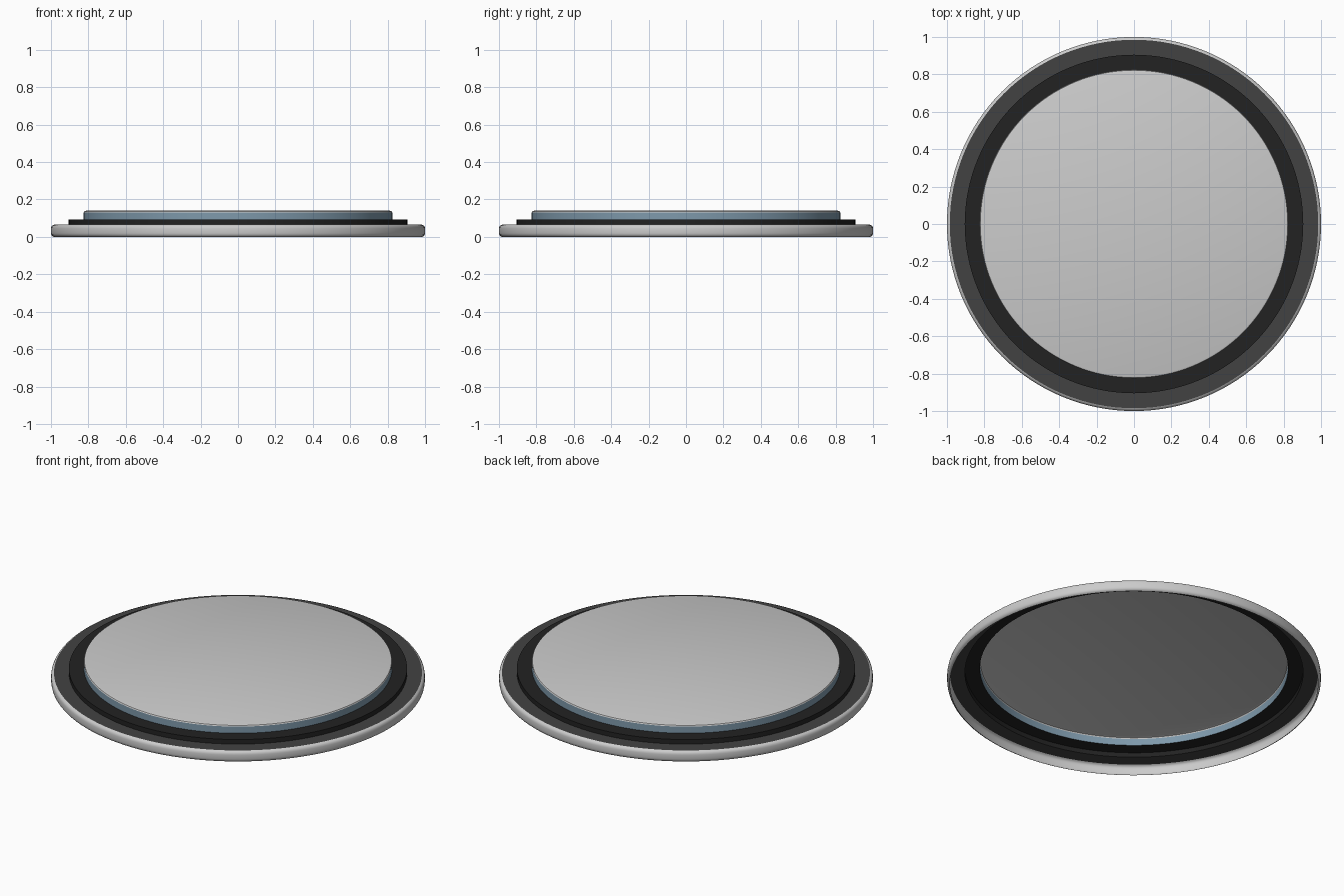
import bpy, bmesh, math

if "Cube" in bpy.data.objects:
    bpy.data.objects.remove(bpy.data.objects["Cube"])

SEG = 128


def material(name, rgb):
    m = bpy.data.materials.new(name)
    m.diffuse_color = (*rgb, 1)
    m.use_nodes = True
    m.node_tree.nodes["Principled BSDF"].inputs["Base Color"].default_value = m.diffuse_color
    return m


silver = material("light grey", (0.60, 0.60, 0.60))
charcoal = material("dark grey", (0.055, 0.055, 0.055))
black = material("black", (0.016, 0.016, 0.016))
blue = material("steel blue", (0.21, 0.32, 0.41))


def lathe(name, profile, mat, cap=False):
    """Turn an open (radius, z) profile, running upward/inward, about z."""
    bm = bmesh.new()
    rings = [[bm.verts.new((r * math.cos(2 * math.pi * i / SEG),
                            r * math.sin(2 * math.pi * i / SEG), z))
              for i in range(SEG)] for r, z in profile]
    for a, b in zip(rings, rings[1:]):
        for i in range(SEG):
            j = (i + 1) % SEG
            bm.faces.new((a[i], a[j], b[j], b[i]))
    if cap:
        bm.faces.new(rings[-1])
    mesh = bpy.data.meshes.new(name)
    bm.to_mesh(mesh)
    bm.free()
    mesh.materials.append(mat)
    ob = bpy.data.objects.new(name, mesh)
    bpy.context.collection.objects.link(ob)
    bpy.context.view_layer.objects.active = ob
    ob.select_set(True)
    bpy.ops.object.shade_smooth_by_angle(angle=math.radians(35))
    ob.select_set(False)
    return ob


# Rounded outer rim, open underneath
lathe("outer_rim", [(0.985, 0), (0.993, 0.004), (0.998, 0.011), (1, 0.02),
                    (1, 0.045), (0.998, 0.054), (0.993, 0.061), (0.985, 0.065)], silver)
# Flat dark ledge inside the rim
lathe("ledge", [(0.985, 0.065), (0.905, 0.065)], charcoal)
# Black step
lathe("step_ring", [(0.905, 0.065), (0.905, 0.092), (0.825, 0.092)], black)
# Blue band around the raised disc
lathe("side_band", [(0.825, 0.092), (0.825, 0.131)], blue)
# Top plate with a small bevelled edge
lathe("top_plate", [(0.825, 0.131), (0.822, 0.137), (0.813, 0.14)], silver, cap=True)
